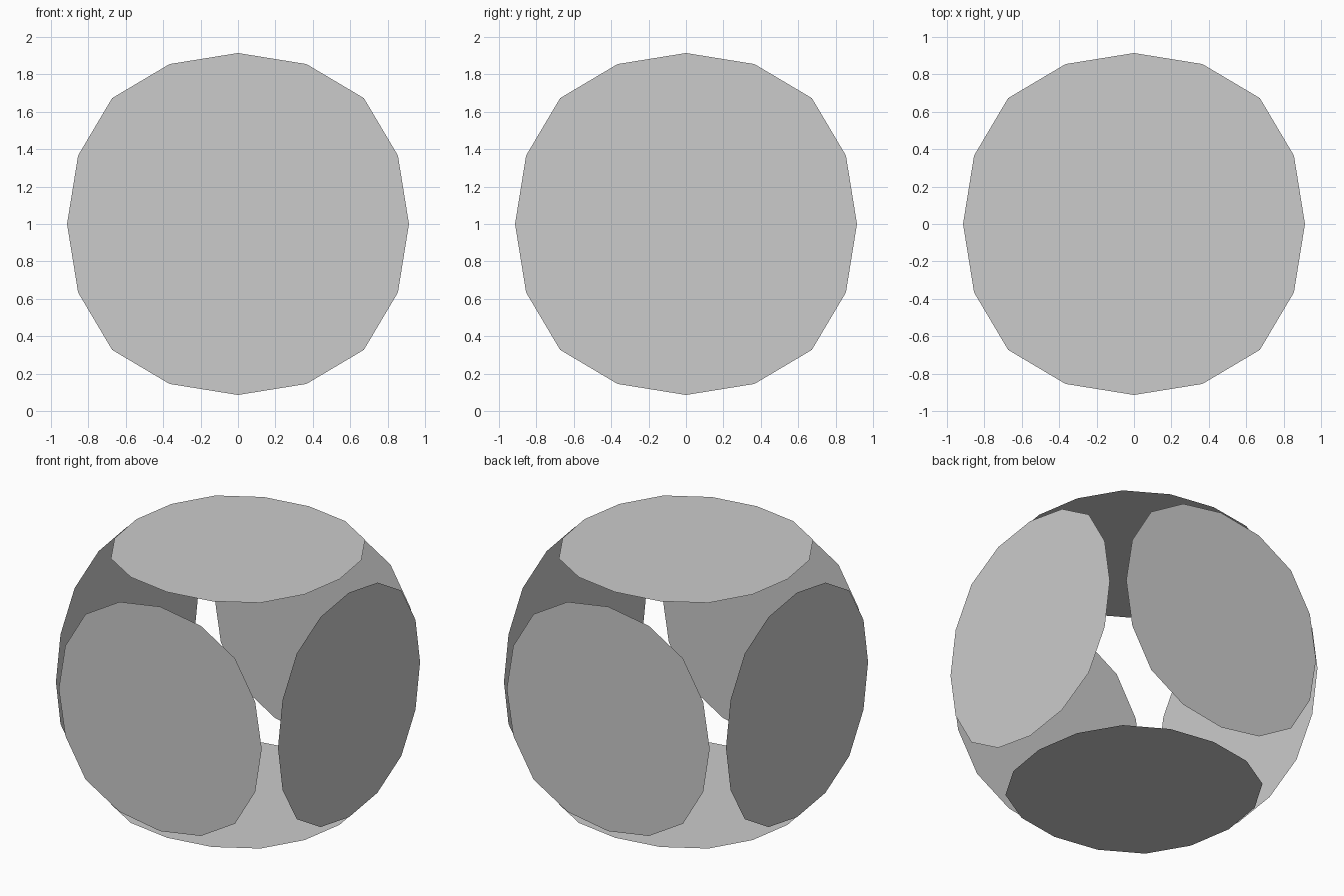
import bpy
import bmesh
from math import pi
from mathutils import Matrix, Vector

if "Cube" in bpy.data.objects:
    bpy.data.objects.remove(bpy.data.objects["Cube"])

# One quarter of the 16-sided, slightly squared panel outline
QUARTER = [(0.914, 0), (0.855, 0.366), (0.673, 0.673), (0.366, 0.855)]
CENTRE = Vector((0, 0, 1))


def panel(name, normal):
    """Flat outline facing along normal, one unit from the centre."""
    normal = Vector(normal)
    turn = normal.to_track_quat('Z', 'Y').to_matrix().to_4x4()
    place = Matrix.Translation(CENTRE + normal) @ turn
    bm = bmesh.new()
    verts = []
    for k in range(4):
        spin = Matrix.Rotation(k * pi / 2, 4, 'Z')
        for x, y in QUARTER:
            verts.append(bm.verts.new(place @ spin @ Vector((x, y, 0))))
    bm.faces.new(verts)
    mesh = bpy.data.meshes.new(name)
    bm.to_mesh(mesh)
    bm.free()
    bpy.context.collection.objects.link(bpy.data.objects.new(name, mesh))


# Six separate panels, one on each side of a two-unit cube
for name, normal in {
    "front_panel": (0, -1, 0),
    "back_panel": (0, 1, 0),
    "left_panel": (-1, 0, 0),
    "right_panel": (1, 0, 0),
    "top_panel": (0, 0, 1),
    "bottom_panel": (0, 0, -1),
}.items():
    panel(name, normal)
